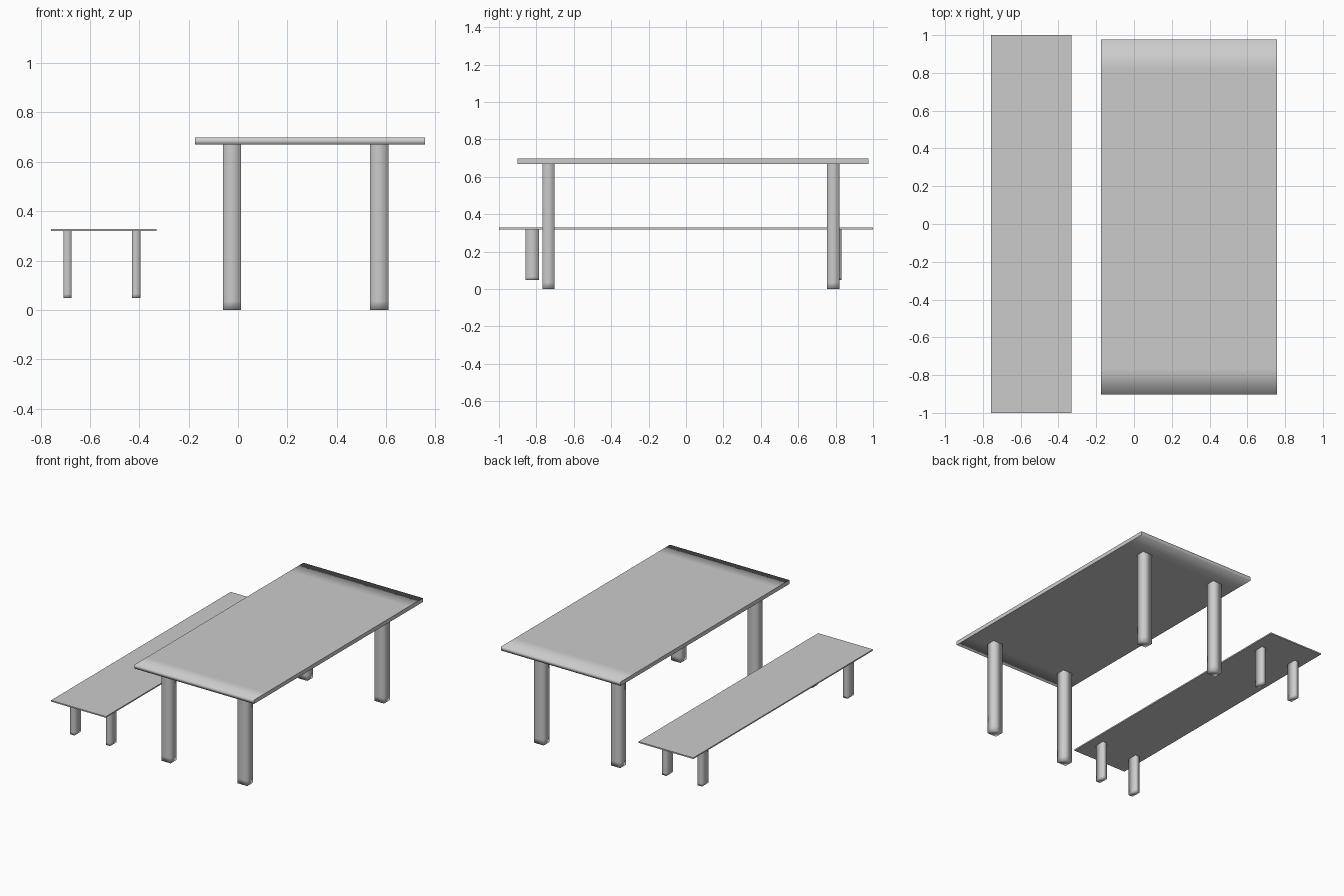
import bpy, bmesh

if "Cube" in bpy.data.objects:
    bpy.data.objects.remove(bpy.data.objects["Cube"])


def slab_with_legs(name, x, y, z, leg_x, leg_y, foot, loop, sharp_ends):
    """Slab cut by leg lines; the four leg cells are extruded down to the foot."""
    bm = bmesh.new()
    bmesh.ops.create_cube(bm, size=1)
    for v in bm.verts:
        for i, (lo, hi) in enumerate((x, y, z)):
            v.co[i] = hi if v.co[i] > 0 else lo

    # Cut lines at both sides of every leg
    for axis, spans in ((0, leg_x), (1, leg_y)):
        for c in (c for span in spans for c in span):
            co, no = [0, 0, 0], [0, 0, 0]
            co[axis], no[axis] = c, 1
            bmesh.ops.bisect_plane(bm, geom=bm.verts[:] + bm.edges[:] + bm.faces[:],
                                   plane_co=co, plane_no=no)

    # Legs: extruded from the underside with a loop near the foot
    bm.normal_update()
    cells = []
    for f in bm.faces:
        c = f.calc_center_median()
        if (f.normal.z < -0.9 and any(a < c.x < b for a, b in leg_x)
                and any(a < c.y < b for a, b in leg_y)):
            cells.append(f)
    for level in (loop, foot):
        out = bmesh.ops.extrude_face_region(bm, geom=cells)["geom"]
        for v in (g for g in out if isinstance(g, bmesh.types.BMVert)):
            v.co.z = level
        cells = [g for g in out if isinstance(g, bmesh.types.BMFace)]
    bmesh.ops.recalc_face_normals(bm, faces=bm.faces[:])

    # Smooth shading, with crisp rims on the slab
    for f in bm.faces:
        f.smooth = True
    for e in bm.edges:
        a, b = (v.co for v in e.verts)
        for axis, lim in ((0, x), (1, y)):
            if axis == 1 and not sharp_ends:
                continue
            if any(abs(a[axis] - m) < 1e-4 and abs(b[axis] - m) < 1e-4 for m in lim):
                e.smooth = False

    mesh = bpy.data.meshes.new(name)
    bm.to_mesh(mesh)
    bm.free()
    obj = bpy.data.objects.new(name, mesh)
    bpy.context.collection.objects.link(obj)
    return obj


# Table: tall, thick top, square legs
slab_with_legs("table", (-0.174, 0.757), (-0.902, 0.977), (0.67, 0.698),
               ((-0.061, 0.012), (0.535, 0.609)), ((-0.767, -0.703), (0.755, 0.82)),
               0.0, 0.035, False)

# Bench: low, thin top, narrow legs
slab_with_legs("bench", (-0.757, -0.33), (-1.0, 1.0), (0.319, 0.328),
               ((-0.708, -0.674), (-0.43, -0.396)), ((-0.858, -0.787), (0.76, 0.832)),
               0.048, 0.065, True)
